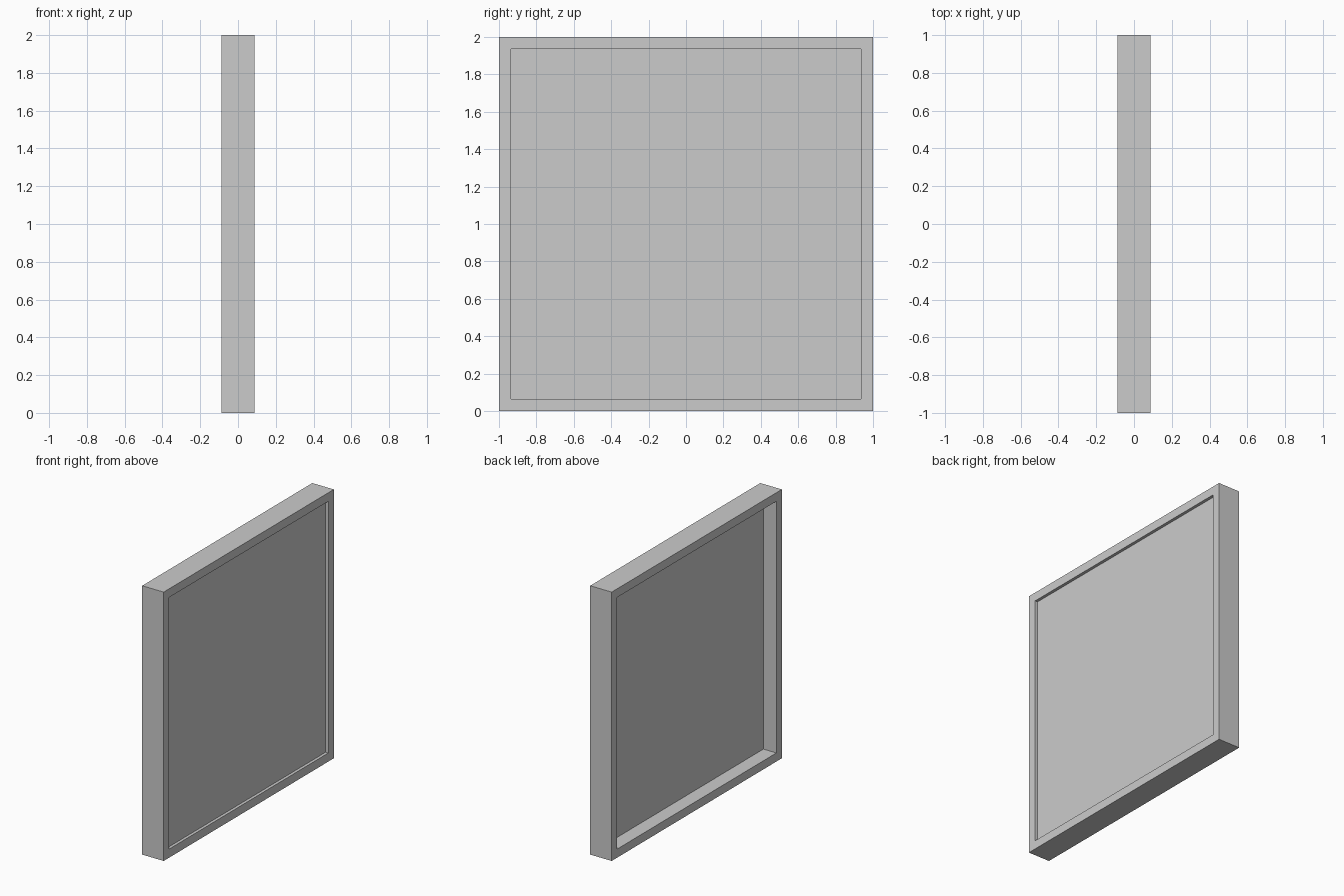
import bpy, bmesh

if "Cube" in bpy.data.objects:
    bpy.data.objects.remove(bpy.data.objects["Cube"])

HALF_X = 0.0885      # half depth of the frame
INNER = 0.936        # half size of the opening


def square_ring(bm, x, half):
    return [bm.verts.new((x, y * half, 1 + z * half))
            for y, z in ((-1, -1), (1, -1), (1, 1), (-1, 1))]


def make_object(name, bm):
    bmesh.ops.recalc_face_normals(bm, faces=bm.faces)
    mesh = bpy.data.meshes.new(name)
    bm.to_mesh(mesh)
    bm.free()
    bpy.context.collection.objects.link(bpy.data.objects.new(name, mesh))


# Square frame: rectangular section bridged around the opening
bm = bmesh.new()
rings = [square_ring(bm, x, h) for x, h in
         ((HALF_X, 1), (HALF_X, INNER), (-HALF_X, INNER), (-HALF_X, 1))]
for a, b in zip(rings, rings[1:] + rings[:1]):
    for i in range(4):
        j = (i + 1) % 4
        bm.faces.new((a[i], a[j], b[j], b[i]))
make_object("frame", bm)

# Panel: shallow recess on the +x side, deep recess on the -x side
bm = bmesh.new()
front = square_ring(bm, HALF_X - 0.022, INNER)
back = square_ring(bm, -HALF_X + 0.107, INNER)
bm.faces.new(front)
bm.faces.new(back)
for i in range(4):
    j = (i + 1) % 4
    bm.faces.new((front[i], front[j], back[j], back[i]))
make_object("panel", bm)
